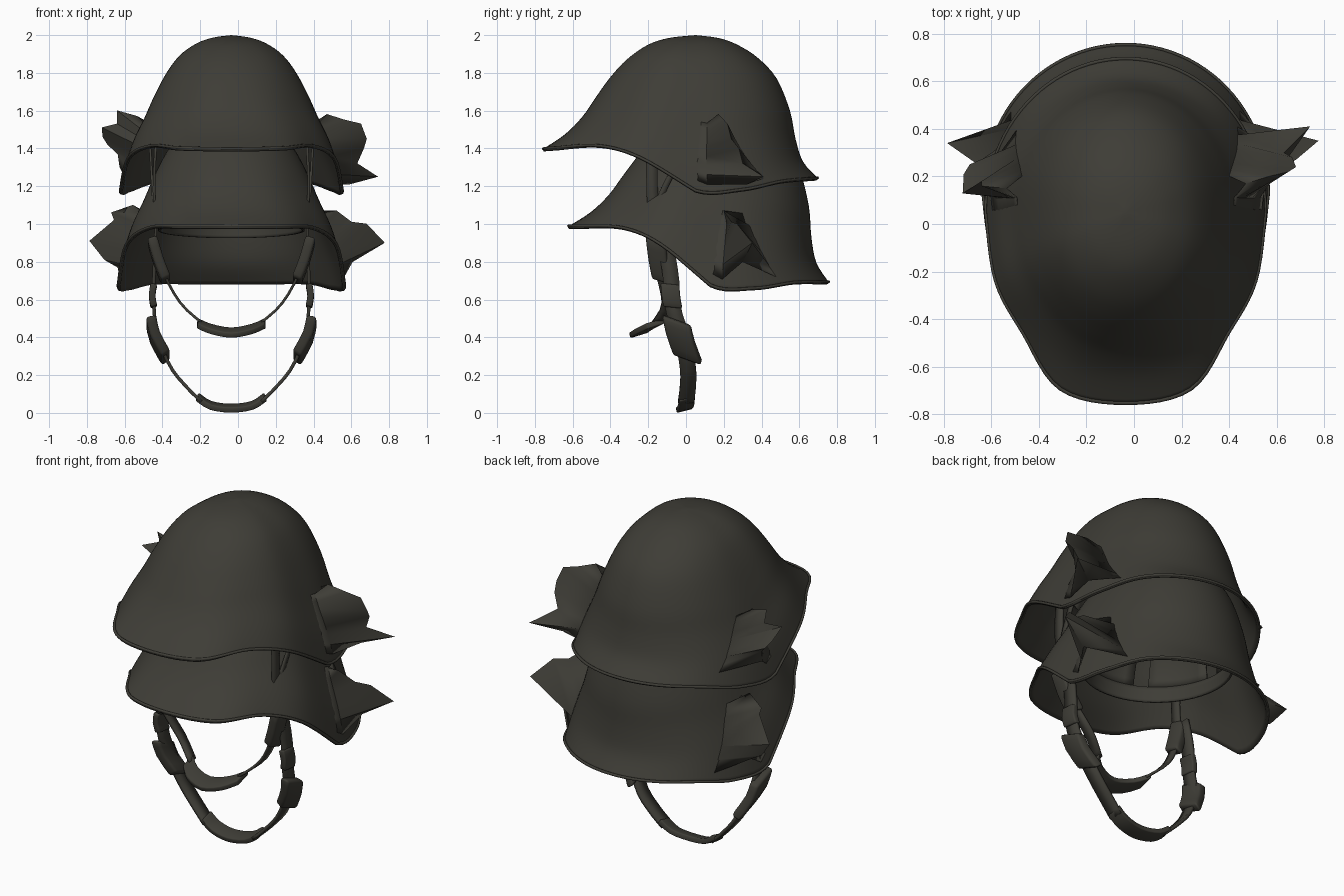
import bpy
import math
from mathutils import Matrix, Vector

cube = bpy.data.objects.get("Cube")
if cube:
    bpy.data.objects.remove(cube, do_unlink=True)

CENTRE_X = -0.035
FULL = 2 * math.pi
olive = bpy.data.materials.new("dark_olive")
olive.use_nodes = True
colour = (0.048, 0.046, 0.037, 1)
olive.diffuse_color = colour
bsdf = olive.node_tree.nodes["Principled BSDF"]
bsdf.inputs["Base Color"].default_value = colour
bsdf.inputs["Roughness"].default_value = 0.8


def spline(keys, u):
    """Smooth curve through evenly spaced keys, u from 0 to 1."""
    last = len(keys) - 1
    f = min(max(u, 0), 1) * last
    i = min(int(f), last - 1)
    t = f - i
    a, b, c, d = (Vector(keys[min(max(k, 0), last)]) for k in range(i - 1, i + 3))
    m, n = (c - a) / 2, (d - b) / 2
    return b + m * t + (3 * (c - b) - 2 * m - n) * t ** 2 + (2 * (b - c) + m + n) * t ** 3


def make(name, verts, faces, thick=0, offset=0, matrix=Matrix()):
    mesh = bpy.data.meshes.new(name)
    mesh.from_pydata(verts, [], faces)
    mesh.transform(matrix)
    mesh.materials.append(olive)
    obj = bpy.data.objects.new(name, mesh)
    bpy.context.collection.objects.link(obj)
    obj.location.x = CENTRE_X
    if thick:
        solid = obj.modifiers.new("thickness", "SOLIDIFY")
        solid.thickness, solid.offset = thick, offset
    return obj


def smooth(obj, degrees):
    bpy.ops.object.select_all(action="DESELECT")
    bpy.context.view_layer.objects.active = obj
    obj.select_set(True)
    bpy.ops.object.shade_smooth_by_angle(angle=math.radians(degrees))


# Shell profiles from crown to rim, as (radius, height)
FRONT = [(0, 2), (.14, 1.985), (.25, 1.95), (.36, 1.875), (.45, 1.78),
         (.53, 1.67), (.6, 1.57), (.69, 1.48), (.81, 1.4)]
BACK = [(0, 2), (.12, 1.985), (.22, 1.95), (.33, 1.88), (.43, 1.77),
        (.5, 1.6), (.53, 1.45), (.57, 1.33), (.65, 1.24)]
SIDE = [(0, 2), (.1, 1.985), (.19, 1.95), (.28, 1.88), (.355, 1.77),
        (.425, 1.62), (.48, 1.48), (.545, 1.32), (.59, 1.16)]
# Rim height from front to back, at even angles
RIM = [(z, 0) for z in (1.395, 1.4, 1.41, 1.345, 1.17, 1.175, 1.22, 1.235, 1.24)]
# Blunt outline of the brim, from one side round the front to the other
BRIM = [(1, 0), (.93, .36), (.735, .63), (.47, .925), (0, 1)]
BRIM += [(-x, y) for x, y in BRIM[-2::-1]]
# Inner cap from headband to crown, as (radius factor, height)
CAP = [(1, 1.44), (.99, 1.52), (.93, 1.63), (.76, 1.76), (.48, 1.86), (.2, 1.9)]


def shell_point(t, angle):
    c, s = math.cos(angle), math.sin(angle)
    ends = FRONT if s < 0 else BACK
    along, across = spline(ends, t), spline(SIDE, t)
    fall = (s * s * (2 - along.y) / (2 - ends[-1][1])
            + c * c * (2 - across.y) / (2 - SIDE[-1][1]))
    rim = spline(RIM, 0.5 + math.asin(max(-1, min(1, s))) / math.pi).x
    plan = Vector((c, s))
    if s < 0:
        blunt = spline(BRIM, math.acos(c) / math.pi)
        plan = plan.lerp(Vector((blunt.x, -blunt.y)), t ** 3)
    return Vector((across.x * plan.x, 0.05 + along.x * plan.y, 2 - fall * (2 - rim)))


def cap_point(t, angle):
    p = spline(CAP, 1 - t)
    return Vector((0.38 * p.x * math.cos(angle), 0.05 + 0.46 * p.x * math.sin(angle), p.y))


def loft(name, point, t0, t1, a0, a1, rows, cols, thick, matrix):
    verts = [point(t0 + (t1 - t0) * i / rows, a0 + (a1 - a0) * j / cols)
             for i in range(rows + 1) for j in range(cols + 1)]
    w = cols + 1
    faces = [(i * w + j, i * w + w + j, i * w + w + j + 1, i * w + j + 1)
             for i in range(rows) for j in range(cols)]
    obj = make(name, verts, faces, thick, -1, matrix)
    weld = obj.modifiers.new("weld", "WELD")
    weld.merge_threshold = 0.0005
    obj.modifiers.move(1, 0)
    smooth(obj, 50)


def helmet(prefix, matrix):
    loft(prefix + "_shell", shell_point, 0, 1, 0, FULL, 32, 96, 0.014, matrix)
    # Rolled rim
    curve = bpy.data.curves.new(prefix + "_rim", "CURVE")
    curve.dimensions = "3D"
    curve.bevel_depth, curve.bevel_resolution = 0.008, 2
    line = curve.splines.new("POLY")
    line.points.add(95)
    line.use_cyclic_u = True
    for k, p in enumerate(line.points):
        p.co = (*(matrix @ shell_point(0.99, FULL * k / 96)), 1)
    curve.materials.append(olive)
    rim = bpy.data.objects.new(prefix + "_rim", curve)
    bpy.context.collection.objects.link(rim)
    rim.location.x = CENTRE_X
    # Inner headband with flaps gathered towards the crown
    loft(prefix + "_headband", cap_point, 0.8, 1, 0, FULL, 4, 64, 0.012, matrix)
    for k in range(6):
        a = FULL * (k + 0.5) / 6
        loft(f"{prefix}_liner_flap_{k + 1}", cap_point, 0, 0.8, a - 0.42, a + 0.42,
             12, 6, 0.01, matrix)


# The lower helmet is the same shape, tilted back
tilted = (Matrix.Translation((0, 0.066, 0.84)) @ Matrix.Rotation(-0.09, 4, "X")
          @ Matrix.Diagonal((1.02, 0.963, 1.1, 1)) @ Matrix.Translation((0, 0.03, -1.32)))
helmet("upper_helmet", Matrix())
helmet("lower_helmet", tilted)


def tear(name, side, matrix, t0, t1, tips):
    """Burst in the shell: a front sheet and a back sheet meeting in a jagged edge."""
    n = len(tips)

    def hinge(top_angle, low_angle, lift):
        for i in range(n):
            u = i / (n - 1)
            p = shell_point(t0 + (t1 - t0) * u, top_angle + (low_angle - top_angle) * u)
            yield matrix @ p + Vector((lift, 0, 0))

    verts = [*hinge(-.02, -.12, -.008), *hinge(.12, .1, .004),
             *(Vector(p) for p in tips), *hinge(.3, .62, -.004)]
    faces = [(r + i, r + i + 1, r + n + i + 1, r + n + i)
             for r in (0, n, 2 * n) for i in range(n - 1)]
    obj = make(name, [(v.x * side, v.y, v.z) for v in verts], faces, 0.004)
    smooth(obj, 35)


tear("upper_left_tear", 1, Matrix(), .7, .95,
     [(.505, .17, 1.58), (.6, .2, 1.55), (.685, .22, 1.53), (.715, .24, 1.45), (.7, .28, 1.4),
      (.665, .3, 1.32), (.775, .41, 1.25), (.62, .32, 1.21)])
tear("upper_right_tear", -1, Matrix(), .7, .92,
     [(.5, .15, 1.57), (.605, .16, 1.6), (.605, .18, 1.53), (.685, .13, 1.51), (.68, .21, 1.46),
      (.655, .25, 1.42), (.6, .2, 1.37), (.59, .18, 1.3)])
tear("lower_left_tear", 1, tilted, .7, .95,
     [(.49, .2, 1.07), (.555, .2, 1.07), (.635, .24, 1.01), (.715, .27, 1), (.81, .35, .9),
      (.64, .3, .8)])
tear("lower_right_tear", -1, tilted, .7, .95,
     [(.52, .2, 1.1), (.635, .25, 1.06), (.62, .25, 1.02), (.75, .34, .91), (.67, .3, .81),
      (.6, .3, .77)])


def ribbon(name, path, width, thick, tilt=0.0, steps=16, bevel=0.0, mirrored=True):
    """Flat band along a path, its width running front to back."""
    across = Vector((0, math.cos(tilt), math.sin(tilt))) * width / 2
    verts = []
    for i in range(steps + 1):
        p = spline(path, i / steps)
        verts += [p - across, p + across]
    faces = [(2 * i, 2 * i + 1, 2 * i + 3, 2 * i + 2) for i in range(steps)]
    obj = make(name, verts, faces, thick)
    if mirrored:
        obj.modifiers.new("mirror", "MIRROR").use_clip = False
    if bevel:
        edge = obj.modifiers.new("bevel", "BEVEL")
        edge.width, edge.segments = bevel, 2
    smooth(obj, 35)


# Chin straps of the lower helmet
ribbon("lower_straps", [(.4, -.11, .9), (.41, -.08, .72), (.41, -.07, .56), (.39, -.02, .4),
                        (.32, .01, .24), (.24, .01, .14), (.16, 0, .06)], .085, .018)
ribbon("lower_sliders", [(.41, -.085, .68), (.42, -.08, .62), (.41, -.07, .56)],
       .1, .035, -.1, 4, .008)
ribbon("lower_buckles", [(.425, -.05, .49), (.405, -.03, .4), (.345, .01, .29)],
       .16, .055, -.35, 4, .014)
ribbon("lower_chin_cup", [(-.18, .005, .085), (-.11, 0, .04), (0, -.01, .025), (.11, 0, .04),
                          (.18, .005, .085)], .085, .03, .25, 12, .006, False)

# Chin straps of the upper helmet
ribbon("upper_straps", [(.4, -.18, 1.42), (.41, -.18, 1.2), (.4, -.17, 1), (.4, -.16, .86),
                        (.34, -.12, .7), (.26, -.1, .57), (.16, -.15, .48)], .06, .014)
ribbon("upper_buckles", [(.42, -.16, .92), (.385, -.145, .8), (.345, -.125, .7)],
       .11, .055, -.3, 4, .014)
ribbon("upper_chin_cup", [(-.18, -.16, .475), (-.11, -.22, .445), (0, -.25, .425),
                          (.11, -.22, .445), (.18, -.16, .475)], .1, .03, .3, 12, .006, False)
ribbon("upper_back_straps", [(.43, 0, 1.4), (.42, -.1, 1.22), (.41, -.17, 1.06)], .035, .012)
